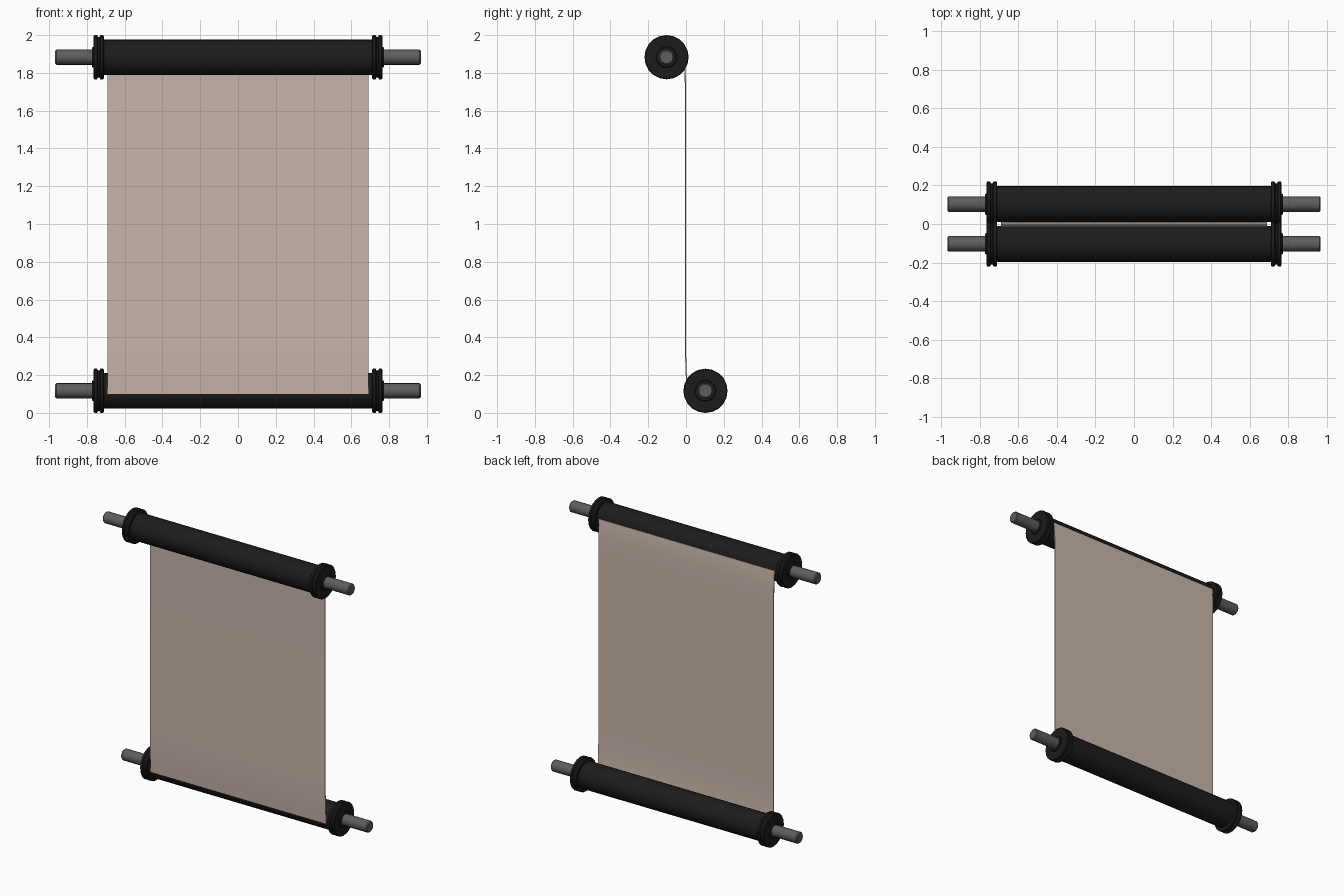
import bpy, bmesh, math

if "Cube" in bpy.data.objects:
    bpy.data.objects.remove(bpy.data.objects["Cube"])

def material(name, rgb):
    m = bpy.data.materials.new(name)
    m.diffuse_color = (*rgb, 1)
    m.use_nodes = True
    m.node_tree.nodes["Principled BSDF"].inputs["Base Color"].default_value = m.diffuse_color
    return m

BLACK = material("black", (0.012, 0.012, 0.012))
STEEL = material("dark_steel", (0.11, 0.11, 0.11))
CLOTH = material("cloth", (0.58, 0.47, 0.41))

def finish(name, bm, mats, angle=35):
    bmesh.ops.recalc_face_normals(bm, faces=bm.faces)
    me = bpy.data.meshes.new(name)
    bm.to_mesh(me)
    bm.free()
    ob = bpy.data.objects.new(name, me)
    bpy.context.collection.objects.link(ob)
    for m in mats:
        me.materials.append(m)
    bpy.ops.object.select_all(action='DESELECT')
    ob.select_set(True)
    bpy.context.view_layer.objects.active = ob
    bpy.ops.object.shade_smooth_by_angle(angle=math.radians(angle))
    return ob

def lathe(name, profile, y, z, mat, n=20):
    """Revolve (x, radius) points about an x-parallel axis; capped if the ends reach the axis."""
    bm = bmesh.new()
    vs = [bm.verts.new((x, 0, r)) for x, r in profile]
    es = [bm.edges.new(p) for p in zip(vs, vs[1:])]
    bmesh.ops.spin(bm, geom=vs + es, axis=(1, 0, 0), cent=(0, 0, 0),
                   angle=2 * math.pi, steps=n, use_merge=True)
    bmesh.ops.remove_doubles(bm, verts=bm.verts, dist=1e-5)
    bmesh.ops.translate(bm, verts=bm.verts, vec=(0, y, z))
    return finish(name, bm, [mat])

AX_Y, R = 0.103, 0.117           # axis offset and flange radius
ROLL = 0.093                     # roller radius

for label, y, z in (("upper", -AX_Y, 2 - R), ("lower", AX_Y, R)):
    # roller drum
    lathe(label + "_roller", [(-0.725, 0), (-0.725, ROLL), (0.725, ROLL), (0.725, 0)], y, z, BLACK, 32)
    # axle with chamfered ends
    lathe(label + "_axle", [(-0.968, 0), (-0.968, 0.034), (-0.961, 0.040),
                            (0.961, 0.040), (0.968, 0.034), (0.968, 0)], y, z, STEEL, 20)
    # grooved end flanges with a small outer hub
    for side, s in (("left", -1), ("right", 1)):
        prof = [(0.710, 0), (0.710, 0.112), (0.714, R), (0.728, R), (0.733, 0.108), (0.742, 0.108),
                (0.747, R), (0.760, R), (0.764, 0.112), (0.764, 0.056), (0.772, 0.052), (0.772, 0)]
        lathe(f"{label}_{side}_flange", [(s * x, r) for x, r in prof], y, z, BLACK, 20)

# cloth: leaves the back of the upper roller, meets the front of the lower one
T = 0.003
path = [(-0.012, 1.90), (-0.007, 1.85), (-0.004, 1.78), (-0.003, 1.70), (-0.003, 0.40),
        (-0.002, 0.30), (0.001, 0.21), (0.005, 0.15), (0.008, 0.10)]
bm = bmesh.new()
rows = [[bm.verts.new((x, y + d, z)) for x, d in ((-0.69, -T), (0.69, -T), (0.69, T), (-0.69, T))]
        for y, z in path]
for a, b in zip(rows, rows[1:]):
    for i in range(4):
        j = (i + 1) % 4
        bm.faces.new((a[i], a[j], b[j], b[i]))
bm.faces.new(rows[0])
bm.faces.new(rows[-1])
finish("cloth_sheet", bm, [CLOTH])
